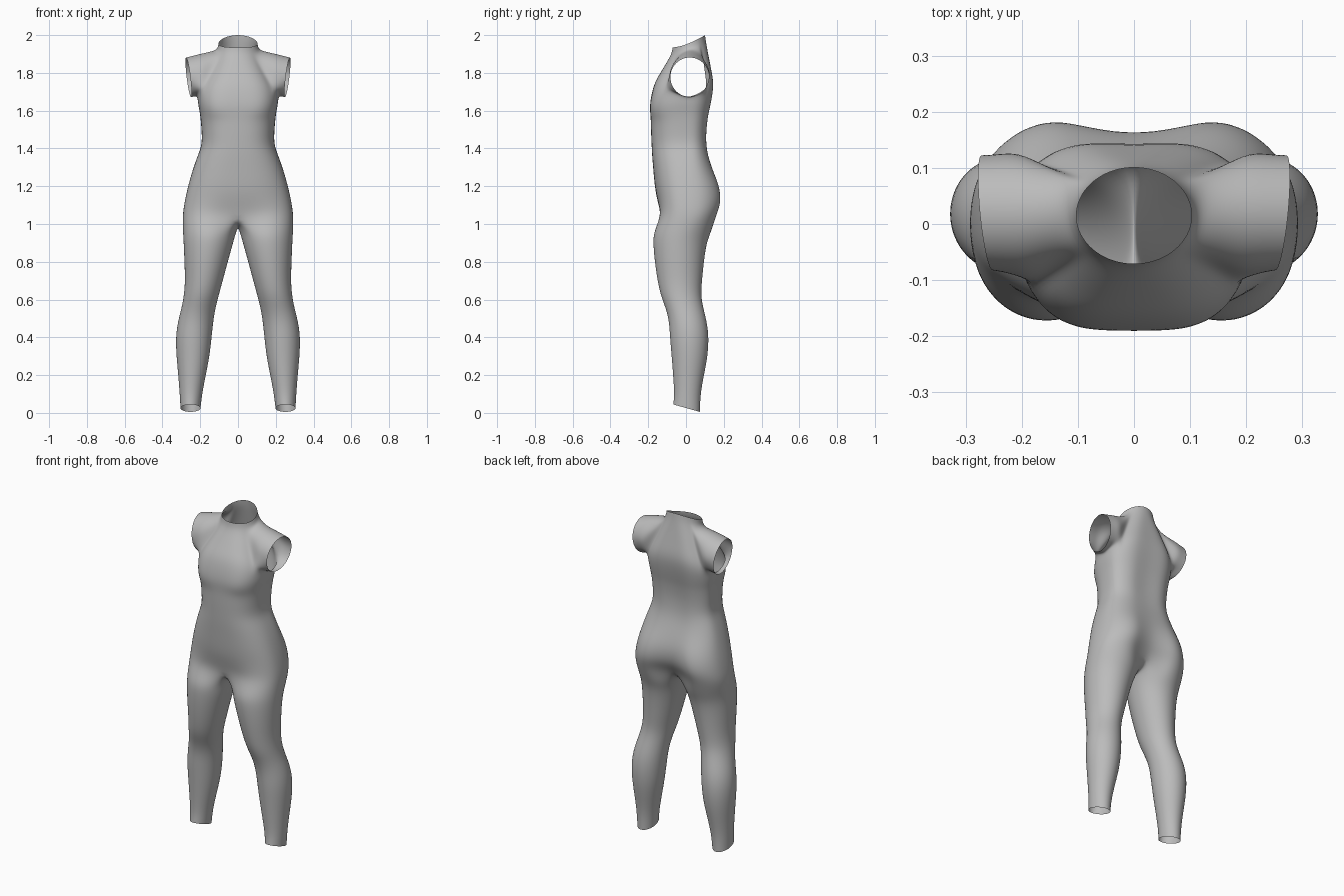
import bpy, bmesh
from math import sin, cos, pi, radians

cube = bpy.data.objects.get("Cube")
if cube:
    bpy.data.objects.remove(cube)

HALF = 16        # steps from front centre to back centre
BRIDGE = 5       # points across the crotch
ARCH = 9         # points over the shoulder
ARM_A, ARM_B = 5, 11   # torso columns where the armhole starts and ends

# Torso: height, half width, front y, back y, front dent, back dent
TORSO = [
    (1.04, .295, -.16, .185, .03, .08),
    (1.10, .287, -.155, .208, .01, .06),
    (1.16, .275, -.16, .207, 0, .045),
    (1.22, .26, -.168, .188, 0, .03),
    (1.29, .24, -.174, .152, 0, .015),
    (1.36, .215, -.18, .126, 0, .012),
    (1.42, .191, -.183, .116, 0, .012),
    (1.49, .193, -.186, .117, 0, .014),
    (1.55, .198, -.187, .124, 0, .014),
    (1.59, .203, -.204, .131, .014, .014),
    (1.64, .213, -.208, .143, .016, .014),
]

# Leg: height, inner x, outer x, front y, back y
LEG = [
    (.96, .008, .293, -.172, .135),
    (.90, .025, .289, -.176, .11),
    (.80, .053, .285, -.167, .096),
    (.70, .08, .281, -.152, .086),
    (.62, .102, .287, -.135, .08),
    (.55, .12, .301, -.106, .094),
    (.48, .131, .32, -.09, .112),
    (.40, .139, .331, -.086, .122),
    (.30, .15, .327, -.077, .116),
    (.20, .17, .317, -.069, .096),
    (.10, .19, .309, -.062, .077),
    (.025, .198, .305, -.068, .074),
]

bm = bmesh.new()


def row(points):
    return [bm.verts.new(p) for p in points]


def skin(a, b, closed=False):
    n = len(a)
    for i in range(n if closed else n - 1):
        j = (i + 1) % n
        bm.faces.new((a[i], a[j], b[j], b[i]))


def blend(a, b, s):
    return [tuple(p + (q - p) * s for p, q in zip(u, v)) for u, v in zip(a, b)]


def positions(verts):
    return [tuple(v.co) for v in verts]


def torso_points(z, w, front, back, front_dent, back_dent, lift=0):
    """Half a rounded section from front centre to back centre."""
    pts = []
    for i in range(HALF + 1):
        t = pi * i / HALF
        c = cos(t)
        x = w * max(sin(t), 0) ** .8 if 0 < i < HALF else 0
        k = abs(c) ** .8
        y = .01 + (front - .01) * k if c > 0 else .01 + (back - .01) * k
        y += front_dent * max(c, 0) ** 10 - back_dent * max(-c, 0) ** 20
        pts.append((x, y, z + lift * k))
    return pts


# Torso from hips to armpits
rows = [row(torso_points(*r)) for r in TORSO]
rows.append(row(torso_points(1.67, .215, -.178, .16, .006, .012, .07)))
for a, b in zip(rows, rows[1:]):
    skin(a, b)
hip, chest = rows[0], rows[-1]

# Crotch strip from back centre to front centre, then the leg
y0, y1 = hip[-1].co.y, hip[0].co.y
crotch = []
for j in range(1, BRIDGE + 1):
    s = j / (BRIDGE + 1)
    crotch.append((0, y0 + (y1 - y0) * s, 1.04 - .06 * sin(pi * s)))
prev = hip + row(crotch)
count = len(prev)
for z, inner, outer, front, back in LEG:
    pts = []
    for i in range(count):
        if i <= HALF:
            t = radians(45 + 270 * i / HALF)
        else:
            t = radians(315 + 90 * (i - HALF) / (BRIDGE + 1))
        cx, cy = (inner + outer) / 2, (front + back) / 2
        y = cy - (back - front) / 2 * sin(t)
        slant = -.28 * (y - cy) if z < .05 else 0
        pts.append((cx - (outer - inner) / 2 * cos(t), y, z + slant))
    ring = row(pts)
    skin(prev, ring, True)
    prev = ring


# Shoulder arch and the short sleeve
def sleeve_point(k, x, ry, rz):
    t = radians(202.5 - 22.5 * k)
    lean = .013 * sin(t) + .01 * cos(t)
    return (x + lean, .02 + ry * cos(t), 1.777 + rz * sin(t))


arch = row([sleeve_point(k, .195, .112, .124) for k in range(1, ARCH + 1)])
under = chest[ARM_A:ARM_B + 1]
base = [under[0]] + arch + under[:0:-1]
rim = [sleeve_point(k, .262, .105, .107) for k in range(len(base))]
start = positions(base)
prev = base
for s in (.5, 1):
    ring = row(blend(start, rim, s))
    skin(prev, ring, True)
    prev = ring

# Upper chest, shoulders and neck opening
yoke = chest[:ARM_A + 1] + arch + chest[ARM_B:]


def neck_points(scale, z, rise):
    n = len(yoke) - 1
    pts = []
    for i in range(n + 1):
        t = pi * i / n
        x = .103 * scale * sin(t) if 0 < i < n else 0
        up = rise * ((1 - cos(t)) / 2) ** 1.6
        pts.append((x, .015 - .086 * scale * cos(t), z + up))
    return pts


collar = neck_points(1.06, 1.9, .06)
start = positions(yoke)
prev = yoke
for pts in (blend(start, collar, .35), blend(start, collar, .7), collar,
            neck_points(1, 1.935, .065)):
    ring = row(pts)
    skin(prev, ring)
    prev = ring

bmesh.ops.recalc_face_normals(bm, faces=bm.faces)
if sum(f.normal.x * f.calc_area() for f in bm.faces) < 0:
    bmesh.ops.reverse_faces(bm, faces=bm.faces)
mesh = bpy.data.meshes.new("body_form")
bm.to_mesh(mesh)
bm.free()
body = bpy.data.objects.new("body_form", mesh)
bpy.context.collection.objects.link(body)

# Mirror to the other side and smooth
mirror = body.modifiers.new("mirror", "MIRROR")
mirror.use_clip = True
mirror.merge_threshold = .0005
smooth = body.modifiers.new("smooth", "SUBSURF")
smooth.levels = smooth.render_levels = 2
mesh.polygons.foreach_set("use_smooth", [True] * len(mesh.polygons))

# Plain grey fabric
grey = bpy.data.materials.new("plain_grey")
grey.use_nodes = True
colour = (.5, .5, .5, 1)
grey.diffuse_color = colour
grey.node_tree.nodes["Principled BSDF"].inputs["Base Color"].default_value = colour
mesh.materials.append(grey)
